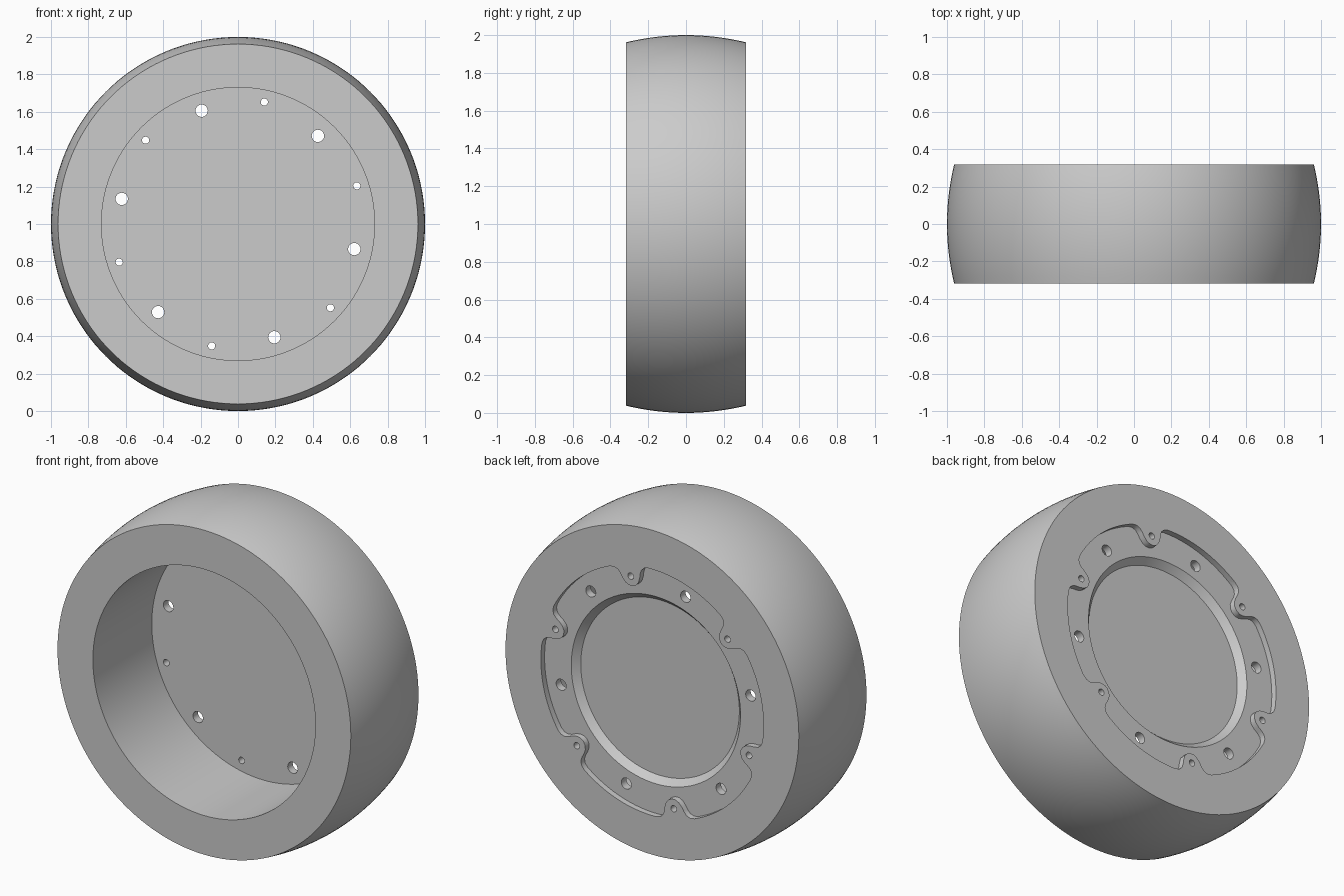
import bpy, bmesh, math
from mathutils import Matrix, Vector

cube = bpy.data.objects.get("Cube")
if cube:
    bpy.data.objects.remove(cube, do_unlink=True)

HALF = 0.317      # half the wheel width
SEAM = 0.83       # radius where tire meets hub
RECESS = 0.282    # depth level of the lobed back recess

grey = bpy.data.materials.new("plain grey")
grey.use_nodes = True
colour = (0.6, 0.6, 0.6, 1)
grey.diffuse_color = colour
grey.node_tree.nodes["Principled BSDF"].inputs["Base Color"].default_value = colour


def finish(name, bm):
    """Turn a bmesh into an object, raised to the wheel centre."""
    bmesh.ops.remove_doubles(bm, verts=bm.verts, dist=1e-5)
    bmesh.ops.recalc_face_normals(bm, faces=bm.faces)
    mesh = bpy.data.meshes.new(name)
    bm.to_mesh(mesh)
    bm.free()
    obj = bpy.data.objects.new(name, mesh)
    obj.location.z = 1
    mesh.materials.append(grey)
    bpy.context.collection.objects.link(obj)
    return obj


def lathe(name, profile, steps=144):
    """Spin (radius, y) points around the wheel axis."""
    bm = bmesh.new()
    verts = [bm.verts.new((r, y, 0)) for r, y in profile]
    edges = [bm.edges.new((a, b)) for a, b in zip(verts, verts[1:])]
    if profile[0][0] > 0:
        edges.append(bm.edges.new((verts[-1], verts[0])))
    bmesh.ops.spin(bm, geom=verts + edges, cent=(0, 0, 0), axis=(0, 1, 0),
                   angle=math.tau, steps=steps, use_merge=True)
    return finish(name, bm)


def prism(name, outline, y0, y1):
    """Extrude an x-z outline along y."""
    bm = bmesh.new()
    face = bm.faces.new([bm.verts.new((x, y0, z)) for x, z in outline])
    new = bmesh.ops.extrude_face_region(bm, geom=[face])["geom"]
    bmesh.ops.translate(bm, vec=(0, y1 - y0, 0),
                        verts=[v for v in new if isinstance(v, bmesh.types.BMVert)])
    return finish(name, bm)


def polar(radius, angle):
    return radius * math.cos(angle), radius * math.sin(angle)


def cut(target, cutter):
    mod = target.modifiers.new(cutter.name, "BOOLEAN")
    mod.operation = "DIFFERENCE"
    mod.solver = "EXACT"
    mod.object = cutter
    cutter.hide_render = True
    cutter.hide_set(True)


# Tire with a crowned tread
crown = [(1 - 0.038 * t * t, HALF * t) for t in [i / 8 for i in range(-8, 9)]]
tire = lathe("tire", [(SEAM, -HALF)] + crown + [(SEAM, HALF)])

# Hub: deep open front, thin wall near the back
hub = lathe("hub", [(0, 0.235), (0.73, 0.235), (0.73, -HALF), (SEAM, -HALF),
                    (SEAM, HALF), (0, HALF)])

# Back recess: round outline with six inward tabs
half_tab = [(0.12, 0), (0.095, 0.006), (0.076, 0.022), (0.066, 0.045),
            (0.06, 0.07), (0.047, 0.097), (0.026, 0.114)]
tab = [(-t, d) for t, d in half_tab] + [(0, 0.12)] + half_tab[::-1]
first = math.radians(17.8)
outline = []
for k in range(6):
    angle = first + k * math.tau / 6
    outline += [polar(0.73 - d, angle + t / 0.68) for t, d in tab]
    start, end = 0.12 / 0.68, math.tau / 6 - 0.12 / 0.68
    outline += [polar(0.73, angle + start + (end - start) * i / 16) for i in range(1, 16)]
cut(hub, prism("recess_cutter", outline, RECESS, 0.4))

# Tapered round pocket in the middle of the back
cut(hub, lathe("pocket_cutter", [(0, 0.243), (0.52, 0.243), (0.555, RECESS),
                                 (0.555, 0.3), (0, 0.3)]))

# Alternating large and small through holes
bm = bmesh.new()
for k in range(12):
    size, ring = (0.019, 0.667) if k % 2 == 0 else (0.033, 0.636)
    x, z = polar(ring, first + k * math.tau / 12)
    bmesh.ops.create_cone(bm, cap_ends=True, segments=24, radius1=size, radius2=size,
                          depth=0.4, matrix=Matrix.Translation((x, 0.3, z))
                          @ Matrix.Rotation(math.pi / 2, 4, "X"))
cut(hub, finish("hole_cutters", bm))

# Bake the cuts, drop the cutters, and shade
bpy.context.view_layer.update()
baked = bpy.data.meshes.new_from_object(
    hub.evaluated_get(bpy.context.evaluated_depsgraph_get()))
cutters = [m.object for m in hub.modifiers]
hub.modifiers.clear()
hub.data = baked
for cutter in cutters:
    bpy.data.objects.remove(cutter, do_unlink=True)
for obj in (tire, hub):
    bpy.ops.object.select_all(action="DESELECT")
    obj.select_set(True)
    bpy.context.view_layer.objects.active = obj
    bpy.ops.object.shade_smooth_by_angle(angle=math.radians(30))
